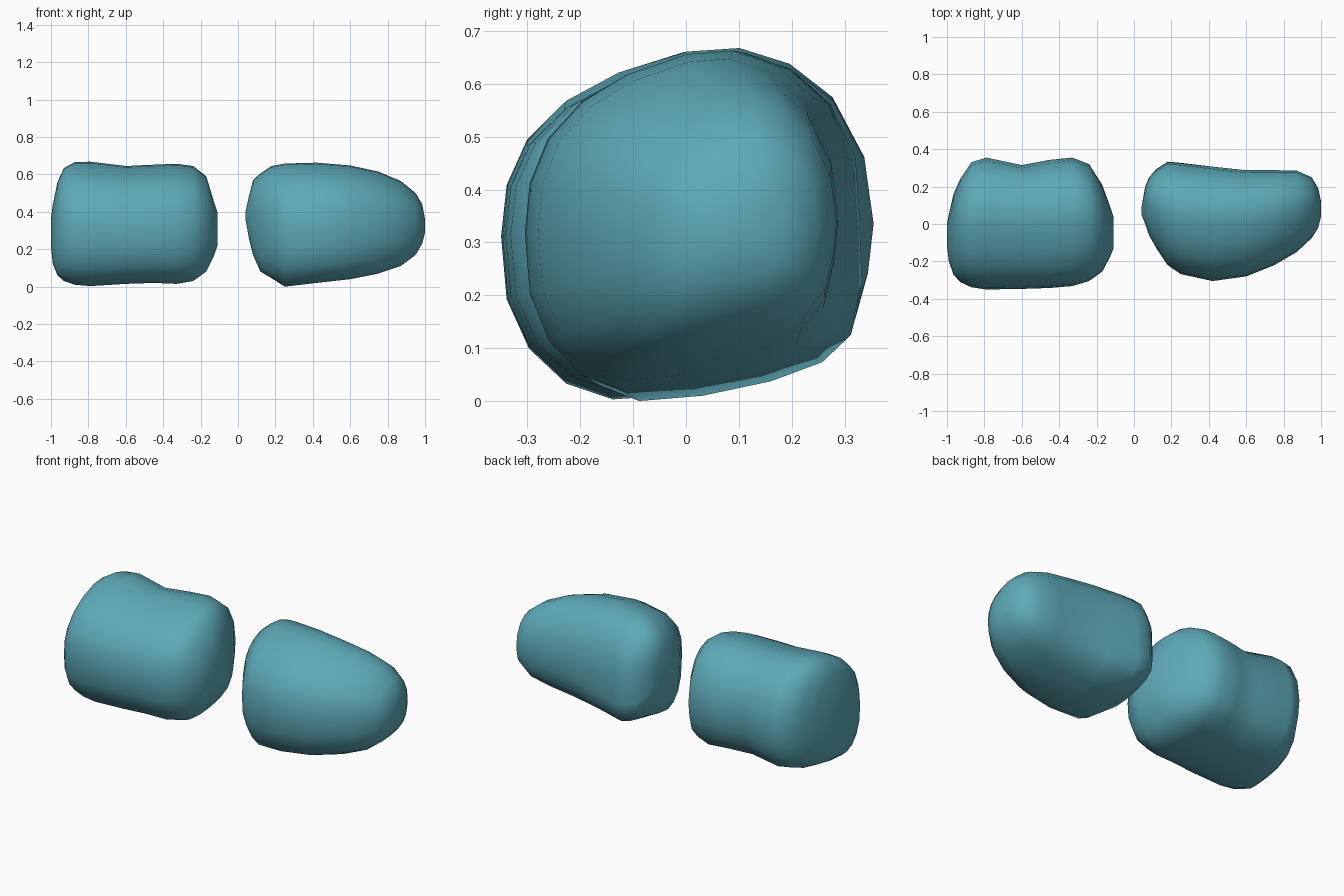
import bpy, bmesh

# Cross-sections in unit space (y, z), starting at the back
ROUND = [(1, 0), (.95, .38), (.78, .72), (.55, .91), (.28, 1), (0, .98), (-.37, .86),
         (-.65, .7), (-.86, .48), (-.97, .22), (-1, -.07), (-.97, -.43), (-.85, -.71),
         (-.65, -.91), (-.4, -1), (0, -.97), (.4, -.9), (.72, -.77), (.9, -.55), (.97, -.28)]
# Same section with a sharper lower back corner
CORNERED = [(.97, 0)] + ROUND[1:16] + [(.45, -.88), (.78, -.78), (.96, -.66), (1, -.45)]

# Rings along x: (x, y min, y max, z min, z max)
LEFT = [(-1.0, -.12, .0, .22, .36), (-.99, -.2, .05, .12, .44), (-.965, -.27, .16, .06, .56),
        (-.93, -.31, .24, .03, .635), (-.87, -.338, .33, .01, .667), (-.79, -.35, .355, .003, .668),
        (-.6, -.347, .315, .015, .645), (-.45, -.342, .343, .02, .652), (-.33, -.332, .355, .015, .657),
        (-.24, -.305, .32, .03, .645), (-.17, -.255, .21, .08, .59), (-.13, -.18, .1, .16, .46),
        (-.11, -.13, .04, .22, .40)]
RIGHT = [(.04, .05, .09, .36, .40), (.06, .0, .2, .25, .49), (.08, -.06, .25, .17, .57),
         (.12, -.13, .295, .08, .605), (.18, -.22, .335, .045, .645), (.25, -.268, .33, .0, .658),
         (.42, -.305, .31, .02, .663), (.6, -.28, .288, .04, .648), (.75, -.22, .288, .07, .615),
         (.87, -.15, .285, .11, .565), (.95, -.075, .25, .17, .50), (.985, -.02, .19, .23, .44),
         (1.0, .04, .12, .29, .36)]

teal = bpy.data.materials.new("teal")
teal.diffuse_color = (.11, .40, .48, 1)


def loft(name, rings, start, end):
    """Skin the rings, blending the section from start to end along x."""
    bm = bmesh.new()
    loops = []
    x0, x1 = rings[0][0], rings[-1][0]
    for x, ya, yb, za, zb in rings:
        t = min(1, 1.6 * (x - x0) / (x1 - x0))
        loop = []
        for (ay, az), (by, bz) in zip(start, end):
            u, v = ay + (by - ay) * t, az + (bz - az) * t
            loop.append(bm.verts.new((x, (ya + yb) / 2 + u * (yb - ya) / 2,
                                      (za + zb) / 2 + v * (zb - za) / 2)))
        loops.append(loop)
    n = len(start)
    for a, b in zip(loops, loops[1:]):
        for i in range(n):
            j = (i + 1) % n
            bm.faces.new((a[i], a[j], b[j], b[i]))
    bm.faces.new(loops[0])
    bm.faces.new(loops[-1])
    bmesh.ops.recalc_face_normals(bm, faces=bm.faces)
    for f in bm.faces:
        f.smooth = True
    mesh = bpy.data.meshes.new(name)
    bm.to_mesh(mesh)
    bm.free()
    mesh.materials.append(teal)
    obj = bpy.data.objects.new(name, mesh)
    bpy.context.collection.objects.link(obj)
    return obj


# Barrel-shaped left block and tapering right block
loft("left_block", LEFT, ROUND, ROUND)
loft("right_block", RIGHT, CORNERED, ROUND)
